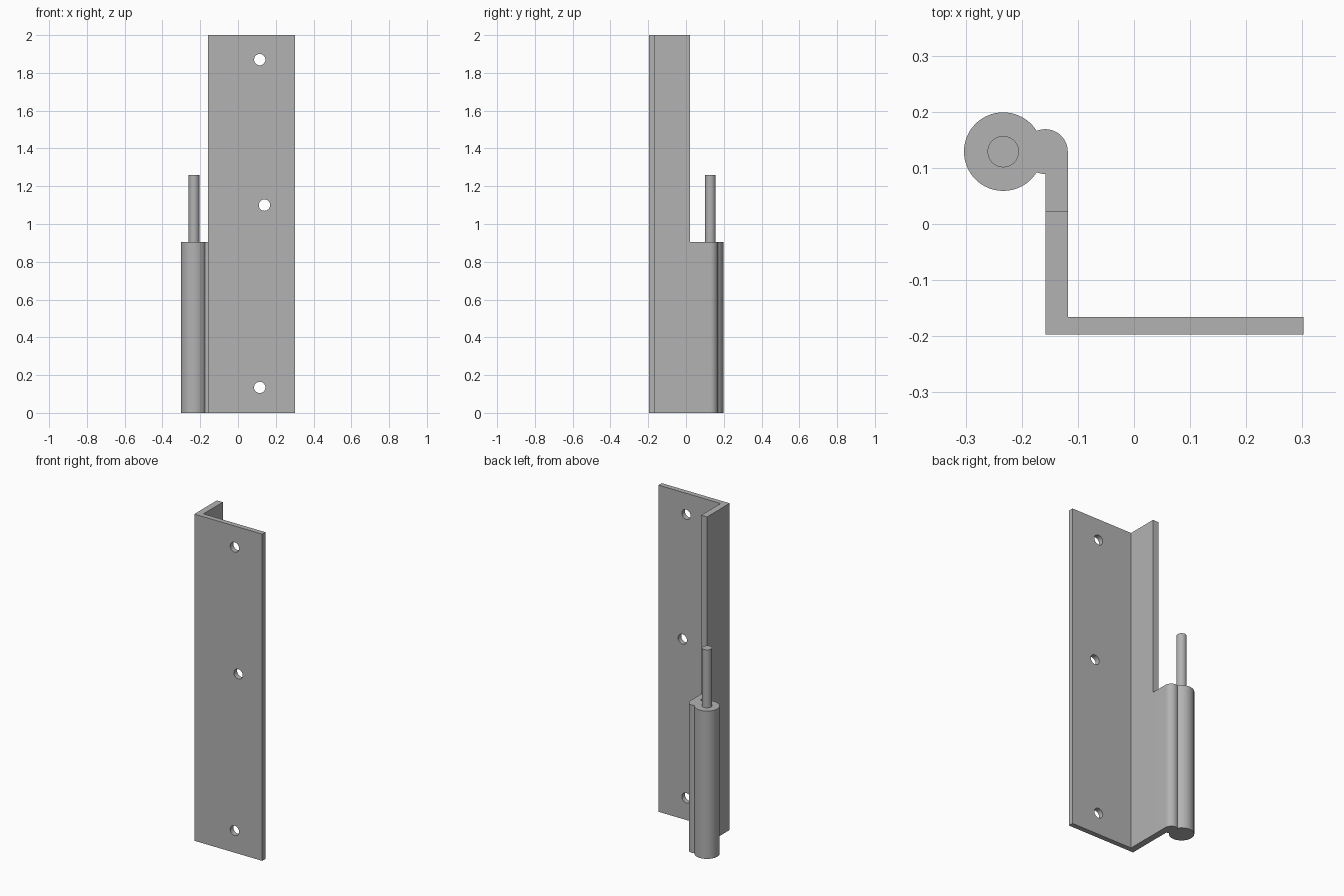
import bpy, bmesh, math

if "Cube" in bpy.data.objects:
    bpy.data.objects.remove(bpy.data.objects["Cube"], do_unlink=True)

steel = bpy.data.materials.new("grey steel")
steel.use_nodes = True
grey = (0.45, 0.45, 0.45, 1)
steel.diffuse_color = grey
steel.node_tree.nodes["Principled BSDF"].inputs["Base Color"].default_value = grey

LEFT, INNER, RIGHT = -0.158, -0.118, 0.302     # x of flange sides and plate end
FRONT, BACK, STEP = -0.197, -0.166, 0.022      # y of plate faces and flange end
BARREL_X, BARREL_Y, BARREL_TOP = -0.233, 0.129, 0.905


def prism(name, outline, z0, z1):
    """Extrude a flat outline upwards into a solid."""
    bm = bmesh.new()
    face = bm.faces.new([bm.verts.new((x, y, z0)) for x, y in outline])
    top = bmesh.ops.extrude_face_region(bm, geom=[face])["geom"]
    bmesh.ops.translate(bm, vec=(0, 0, z1 - z0),
                        verts=[v for v in top if isinstance(v, bmesh.types.BMVert)])
    bmesh.ops.recalc_face_normals(bm, faces=bm.faces)
    mesh = bpy.data.meshes.new(name)
    bm.to_mesh(mesh)
    bm.free()
    mesh.materials.append(steel)
    obj = bpy.data.objects.new(name, mesh)
    bpy.context.collection.objects.link(obj)
    return obj


def arc(x, y, r, degrees, steps):
    return [(x + r * math.cos(math.radians(degrees * i / steps)),
             y + r * math.sin(math.radians(degrees * i / steps)))
            for i in range(steps + 1)]


def circle(x, y, r, steps=64):
    return arc(x, y, r, 360, steps)[:-1]


def combine(obj, other, operation):
    """Apply a boolean and remove the helper."""
    mod = obj.modifiers.new(operation.title(), "BOOLEAN")
    mod.operation, mod.object, mod.solver = operation, other, "EXACT"
    bpy.context.view_layer.objects.active = obj
    bpy.ops.object.modifier_apply(modifier=mod.name)
    bpy.data.objects.remove(other, do_unlink=True)


# Angle bracket: wide front plate and narrow flange
bracket = prism("angle_bracket", [
    (LEFT, FRONT), (RIGHT, FRONT), (RIGHT, BACK),
    (INNER, BACK), (INNER, STEP), (LEFT, STEP)], 0, 2)

# Screw holes through the plate
for x, z in ((0.115, 1.87), (0.14, 1.10), (0.115, 0.135)):
    hole = prism("hole_cutter", circle(0, 0, 0.03, 32), -0.1, 0.1)
    hole.rotation_euler.x = math.pi / 2
    hole.location = (x, (FRONT + BACK) / 2, z)
    combine(bracket, hole, "DIFFERENCE")

# Hinge leaf curling from the flange into the barrel
barrel = prism("hinge_barrel", circle(BARREL_X, BARREL_Y, 0.07), 0, BARREL_TOP)
leaf = prism("hinge_leaf", arc(LEFT, BARREL_Y, LEFT * -1 + INNER, 270, 36)
             + [(LEFT, STEP), (INNER, STEP)], 0, BARREL_TOP)
combine(barrel, leaf, "UNION")

# Hinge pin standing out of the barrel
pin = prism("hinge_pin", circle(BARREL_X, BARREL_Y, 0.028, 48), BARREL_TOP - 0.1, 1.26)

for obj in (bracket, barrel, pin):
    bpy.ops.object.select_all(action="DESELECT")
    obj.select_set(True)
    bpy.context.view_layer.objects.active = obj
    bpy.ops.object.shade_smooth_by_angle(angle=math.radians(30))
